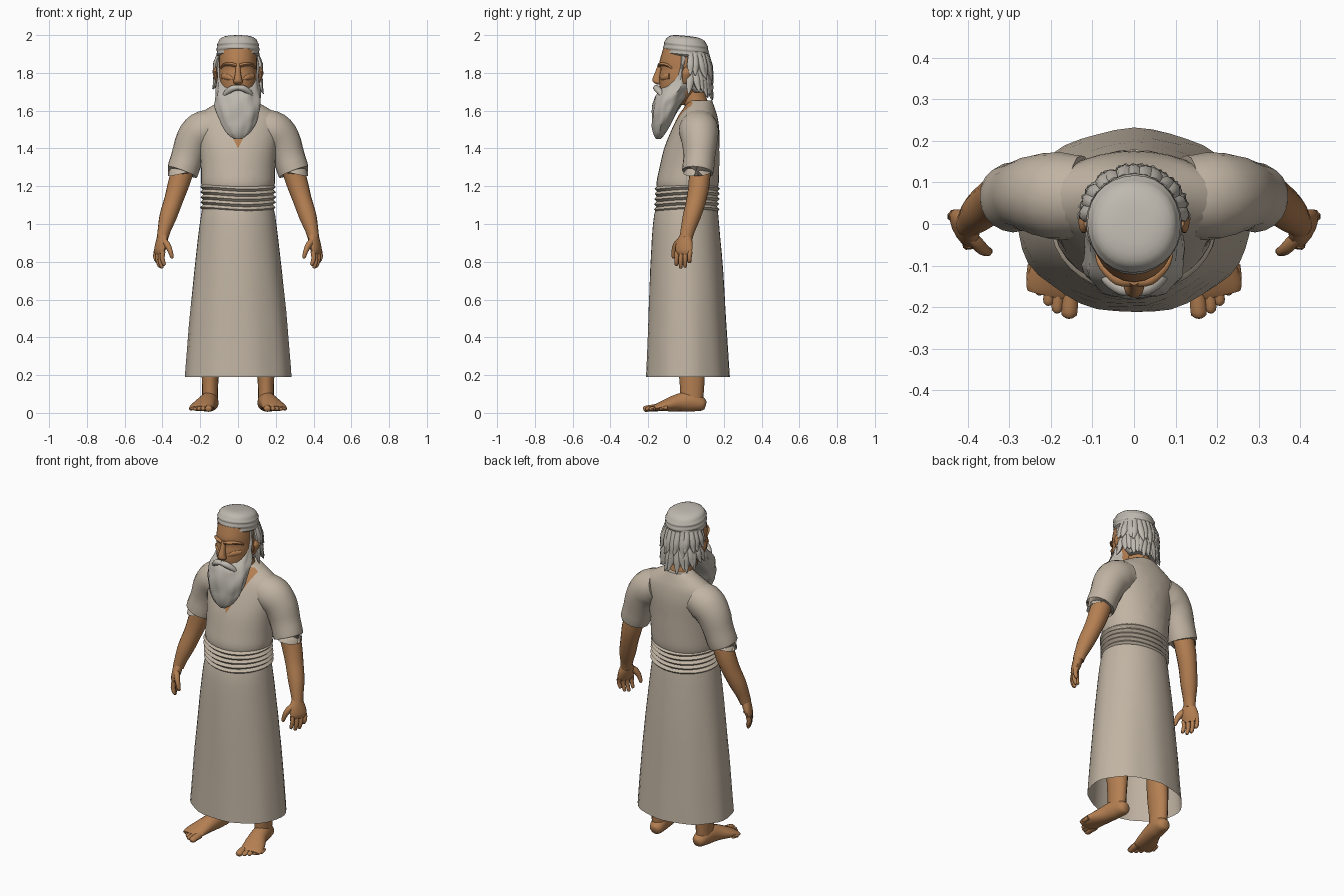
import bpy, bmesh, math, random
from mathutils import Vector as V
random.seed(4)

def material(name, rgb):
    m = bpy.data.materials.new(name)
    m.diffuse_color = (*rgb, 1)
    return m

CLOTH = material("robe cloth", (0.53, 0.455, 0.365))
SKIN = material("skin", (0.46, 0.215, 0.085))
HAIR = material("grey hair", (0.52, 0.485, 0.43))

def spline(a, b, c, d, t):
    return 0.5 * (2*b + (c - a)*t + (2*a - 5*b + 4*c - d)*t*t + (3*b - a - 3*c + d)*t**3)

def loft(bm, rings, n=16, side=None, steps=3, bump=None, cap=True):
    """Rings are (x, y, z, radius_u, radius_v); horizontal unless a side vector is given."""
    R, last = [], len(rings) - 1
    for i in range(last):
        q = [rings[max(0, min(last, i + k))] for k in (-1, 0, 1, 2)]
        R += [[spline(*c, s / steps) for c in zip(*q)] for s in range(steps)]
    R.append(list(rings[-1]))
    loops = []
    for i, r in enumerate(R):
        c, u, v = V(r[:3]), V((1, 0, 0)), V((0, 1, 0))
        if side:
            t = (V(R[min(i + 1, len(R) - 1)][:3]) - V(R[max(i - 1, 0)][:3])).normalized()
            u = V(side)
            u = (u - t * u.dot(t)).normalized()
            v = t.cross(u)
        row = []
        for k in range(n):
            a = math.tau * k / n
            f = bump(a, c.z) if bump else 1
            row.append(bm.verts.new(c + (u*r[3]*math.cos(a) + v*r[4]*math.sin(a)) * f))
        loops.append(row)
    for A, B in zip(loops, loops[1:]):
        for k in range(n):
            bm.faces.new((A[k], A[(k+1) % n], B[(k+1) % n], B[k]))
    if cap:
        bm.faces.new(loops[0])
        bm.faces.new(loops[-1])

def finish(name, bm, *mats, mirror=False, angle=50):
    bmesh.ops.recalc_face_normals(bm, faces=bm.faces)
    me = bpy.data.meshes.new(name)
    bm.to_mesh(me)
    bm.free()
    ob = bpy.data.objects.new(name, me)
    bpy.context.collection.objects.link(ob)
    for m in mats:
        me.materials.append(m)
    if mirror:
        ob.modifiers.new("mirror", 'MIRROR').use_mirror_merge = False
    bpy.ops.object.select_all(action='DESELECT')
    ob.select_set(True)
    bpy.context.view_layer.objects.active = ob
    bpy.ops.object.shade_smooth_by_angle(angle=math.radians(angle))
    return ob

def part(name, mat, *lofts, **kw):
    bm = bmesh.new()
    for rings, opts in lofts:
        loft(bm, rings, **opts)
    return finish(name, bm, mat, **kw)

# Long open skirt with soft folds
part("skirt", CLOTH, ([(0, 0.008, 0.19, 0.283, 0.222), (0, 0.006, 0.45, 0.262, 0.208),
                       (0, 0.003, 0.75, 0.232, 0.193), (0, 0, 1.0, 0.203, 0.175),
                       (0, 0.003, 1.09, 0.188, 0.162)],
     dict(n=40, cap=False, bump=lambda a, z: 1 + 0.012*(1.1 - z)*math.sin(9*a + 1.5*z) + random.uniform(-.003, .003))))

# Sash made of wound cloth folds
folds = []
for i in range(5):
    z = 1.07 + i * 0.027
    folds += [(0, 0.005, z, 0.186, 0.16), (0, 0.005, z + 0.013, 0.2, 0.173)]
folds.append((0, 0.005, 1.205, 0.184, 0.157))
bm = bmesh.new()
loft(bm, folds, n=36, steps=2, bump=lambda a, z: 1 + 0.01*math.sin(3*a + 40*z))
for v in bm.verts:
    v.co.z += 0.006 * math.sin(2 * math.atan2(v.co.y, v.co.x) + 1)
finish("waist_sash", bm, CLOTH)

# Shirt body, with the neckline cut in as a V of skin
bm = bmesh.new()
loft(bm, [(0, 0.008, 1.18, 0.186, 0.157), (0, 0.009, 1.22, 0.196, 0.165), (0, 0.018, 1.3, 0.197, 0.158),
          (0, 0.03, 1.4, 0.205, 0.146), (0, 0.05, 1.5, 0.222, 0.126), (0, 0.062, 1.57, 0.215, 0.104),
          (0, 0.07, 1.615, 0.155, 0.082), (0, 0.075, 1.655, 0.085, 0.062)], n=32)
for s in (1, -1):
    bmesh.ops.bisect_plane(bm, geom=bm.verts[:] + bm.edges[:] + bm.faces[:],
                           plane_co=(0, 0, 1.4), plane_no=(s, 0, -0.5))
for f in bm.faces:
    c = f.calc_center_median()
    f.material_index = int(c.y < 0.03 and abs(c.x) < 0.5 * (c.z - 1.4))
finish("shirt_body", bm, CLOTH, SKIN)

# Short sleeves
part("sleeves", CLOTH, ([(0.13, 0.065, 1.515, 0.095, 0.1), (0.19, 0.068, 1.49, 0.105, 0.105),
                         (0.235, 0.072, 1.44, 0.096, 0.095), (0.268, 0.07, 1.355, 0.086, 0.084),
                         (0.295, 0.062, 1.275, 0.083, 0.082), (0.295, 0.062, 1.285, 0.06, 0.06)],
     dict(n=20, side=(1, 0, 0.3), bump=lambda a, z: 1 + random.uniform(-.012, .012))), mirror=True)

# Bare arms
part("arms", SKIN, ([(0.275, 0.075, 1.34, 0.058, 0.058), (0.312, 0.07, 1.22, 0.057, 0.056),
                     (0.34, 0.055, 1.13, 0.05, 0.052), (0.37, 0.03, 1.04, 0.046, 0.047),
                     (0.39, 0.01, 0.97, 0.035, 0.038), (0.4, 0, 0.925, 0.03, 0.034)],
     dict(side=(1, 0, 0))), mirror=True)

# Hands: palm, four fingers and thumb
across = V((0.45, 0.85, 0)).normalized()
tubes = [([(0.398, 0, 0.945, 0.03, 0.026), (0.405, -0.008, 0.9, 0.048, 0.026),
           (0.415, -0.012, 0.86, 0.05, 0.021), (0.416, -0.013, 0.84, 0.043, 0.014)],
          dict(n=14, side=across))]
for i, length in enumerate((0.075, 0.09, 0.085, 0.06)):
    b = V((0.415, -0.012, 0.855)) + across * (i - 1.5) * 0.026
    tubes.append(([(*b, 0.013, 0.014), (b.x + 0.004, b.y - 0.004, b.z - length*0.5, 0.012, 0.013),
                   (b.x - 0.006, b.y - 0.004, b.z - length*0.93, 0.01, 0.01),
                   (b.x - 0.008, b.y - 0.004, b.z - length, 0.004, 0.004)], dict(n=8, side=across, steps=2)))
tubes.append(([(0.4, -0.02, 0.92, 0.016, 0.016), (0.375, -0.05, 0.89, 0.019, 0.017),
               (0.358, -0.064, 0.855, 0.014, 0.013), (0.35, -0.066, 0.825, 0.01, 0.01),
               (0.349, -0.066, 0.817, 0.003, 0.003)], dict(n=8, side=across, steps=2)))
part("hands", SKIN, *tubes, mirror=True)

# Lower legs, feet and toes
tubes = [([(0.14, 0.03, 0.45, 0.06, 0.065), (0.145, 0.03, 0.25, 0.049, 0.07),
           (0.148, 0.032, 0.15, 0.043, 0.065), (0.148, 0.03, 0.06, 0.042, 0.06)], {}),
         ([(0.14, 0.103, 0.04, 0.02, 0.022), (0.142, 0.085, 0.045, 0.038, 0.036),
           (0.15, 0.03, 0.06, 0.046, 0.054), (0.163, -0.04, 0.054, 0.05, 0.047),
           (0.185, -0.11, 0.039, 0.062, 0.031), (0.198, -0.155, 0.028, 0.063, 0.019),
           (0.202, -0.172, 0.024, 0.055, 0.012)], dict(side=(1, 0.25, 0)))]
for i in range(5):
    r = 0.02 if i == 0 else 0.0145 - 0.0006 * i
    x, y = 0.152 + 0.021*i + (0.008 if i else 0), -0.15 + 0.004*i*i*0.8
    L = 0.076 - 0.009 * i
    tubes.append(([(x, y, 0.028, r, r), (x + 0.003, y - L*0.6, 0.024, r, r*0.85),
                   (x + 0.004, y - L*0.92, 0.02, r*0.9, r*0.75), (x + 0.004, y - L, 0.018, r*0.3, r*0.3)],
                  dict(n=8, side=(1, 0, 0), steps=2)))
part("legs_and_feet", SKIN, *tubes, mirror=True)

# Neck and head
part("neck", SKIN, ([(0, 0.07, 1.6, 0.08, 0.065), (0, 0.045, 1.66, 0.066, 0.066), (0, 0.02, 1.76, 0.065, 0.07)], {}))
part("head", SKIN, ([(0, -0.06, 1.63, 0.04, 0.05), (0, -0.045, 1.67, 0.075, 0.085), (0, -0.03, 1.72, 0.092, 0.11),
                     (0, -0.022, 1.78, 0.1, 0.12), (0, -0.018, 1.82, 0.101, 0.117), (0, -0.018, 1.86, 0.101, 0.122),
                     (0, -0.01, 1.93, 0.098, 0.11)], dict(n=24)))
# Nose with nostrils, cheekbones and brow ridges
part("nose", SKIN, ([(0, -0.135, 1.85, 0.013, 0.012), (0, -0.144, 1.81, 0.014, 0.018),
                     (0, -0.153, 1.77, 0.02, 0.025), (0, -0.152, 1.75, 0.025, 0.022),
                     (0, -0.14, 1.738, 0.014, 0.012)], dict(n=10)))
part("brow_ridges", SKIN, ([(0.008, -0.139, 1.838, 0.009, 0.011), (0.04, -0.134, 1.846, 0.01, 0.013),
                            (0.075, -0.102, 1.842, 0.008, 0.01), (0.09, -0.075, 1.825, 0.004, 0.004)],
                           dict(n=8, side=(0, 0, 1))),
     ([(0.025, -0.134, 1.765, 0.006, 0.006), (0.05, -0.118, 1.777, 0.018, 0.012),
       (0.08, -0.085, 1.782, 0.016, 0.012)], dict(n=8, side=(0, 0, 1))), mirror=True)
part("ears", SKIN, ([(0.105, -0.005, 1.745, 0.008, 0.012), (0.117, 0, 1.775, 0.01, 0.02),
                     (0.122, 0.005, 1.805, 0.012, 0.027), (0.115, 0.005, 1.83, 0.006, 0.012)],
                    dict(n=10)), mirror=True)

# Full beard running up into sideburns
def strands(a, z):
    return 1 + 0.035*math.sin(9*a + 22*z) + 0.025*math.sin(5*a - 40*z) + random.uniform(-.015, .015)
part("beard", HAIR, ([(0, -0.147, 1.45, 0.02, 0.012), (0, -0.142, 1.475, 0.055, 0.03), (0, -0.135, 1.51, 0.08, 0.044),
                      (0, -0.125, 1.55, 0.1, 0.055), (0, -0.112, 1.6, 0.115, 0.068),
                      (0, -0.09, 1.65, 0.12, 0.08), (0, -0.07, 1.69, 0.118, 0.085),
                      (0, -0.043, 1.725, 0.114, 0.078), (0, -0.028, 1.77, 0.109, 0.045),
                      (0, -0.02, 1.83, 0.108, 0.03), (0, -0.015, 1.9, 0.103, 0.03)], dict(n=36, bump=strands)))
part("moustache", HAIR, ([(0, -0.157, 1.722, 0.013, 0.016), (0.028, -0.155, 1.718, 0.017, 0.018),
                          (0.06, -0.135, 1.695, 0.015, 0.016), (0.085, -0.115, 1.66, 0.004, 0.005)],
                         dict(n=10, side=(0, 0, 1))), mirror=True)

# Hair: back mass plus two layers of tapering locks
tubes = [([(0, 0.075, 1.695, 0.085, 0.045), (0, 0.06, 1.74, 0.107, 0.065), (0, 0.05, 1.82, 0.113, 0.075),
           (0, 0.035, 1.91, 0.104, 0.078)], dict(n=24, bump=lambda a, z: 1 + random.uniform(-.03, .03)))]
for layer, (count, top, drop) in enumerate(((15, 1.83, 0.14), (13, 1.9, 0.12))):
    for i in range(count):
        a = math.pi * (0.02 + 0.96 * i / (count - 1))
        c, s = math.cos(a), math.sin(a)
        d = drop * (0.8 + 0.3*s) + random.uniform(-0.015, 0.02)
        w = random.uniform(-0.015, 0.015)
        P = lambda r, z, k, q: (r*c - s*w*q, 0.02 + r*s*0.93 + c*w*q, z, k, k*0.75)
        tubes.append(([P(0.1, top, 0.014, 0), P(0.116, top - d*0.5, 0.021, 0.5),
                       P(0.121, top - d*0.8, 0.016, 1), P(0.134, top - d*1.05, 0.003, 1.5)],
                      dict(n=7, side=(-s, c, 0), steps=2)))
part("hair", HAIR, *tubes)

# Round cap with a wound band, tilted slightly back
bm = bmesh.new()
loft(bm, [(0, 0, 1.885, 0.1, 0.105), (0, 0, 1.897, 0.113, 0.119), (0, 0, 1.912, 0.109, 0.115), (0, 0, 1.923, 0.115, 0.121),
          (0, 0, 1.938, 0.109, 0.115), (0, 0, 1.949, 0.113, 0.118), (0, 0, 1.96, 0.106, 0.111),
          (0, 0, 1.978, 0.098, 0.1), (0, 0, 1.992, 0.07, 0.072), (0, 0, 1.996, 0.03, 0.03)], n=28, steps=2,
     bump=lambda a, z: 1 + 0.01*math.sin(4*a + 60*z))
for v in bm.verts:
    v.co.z -= 0.1 * v.co.y
finish("cap", bm, HAIR)
